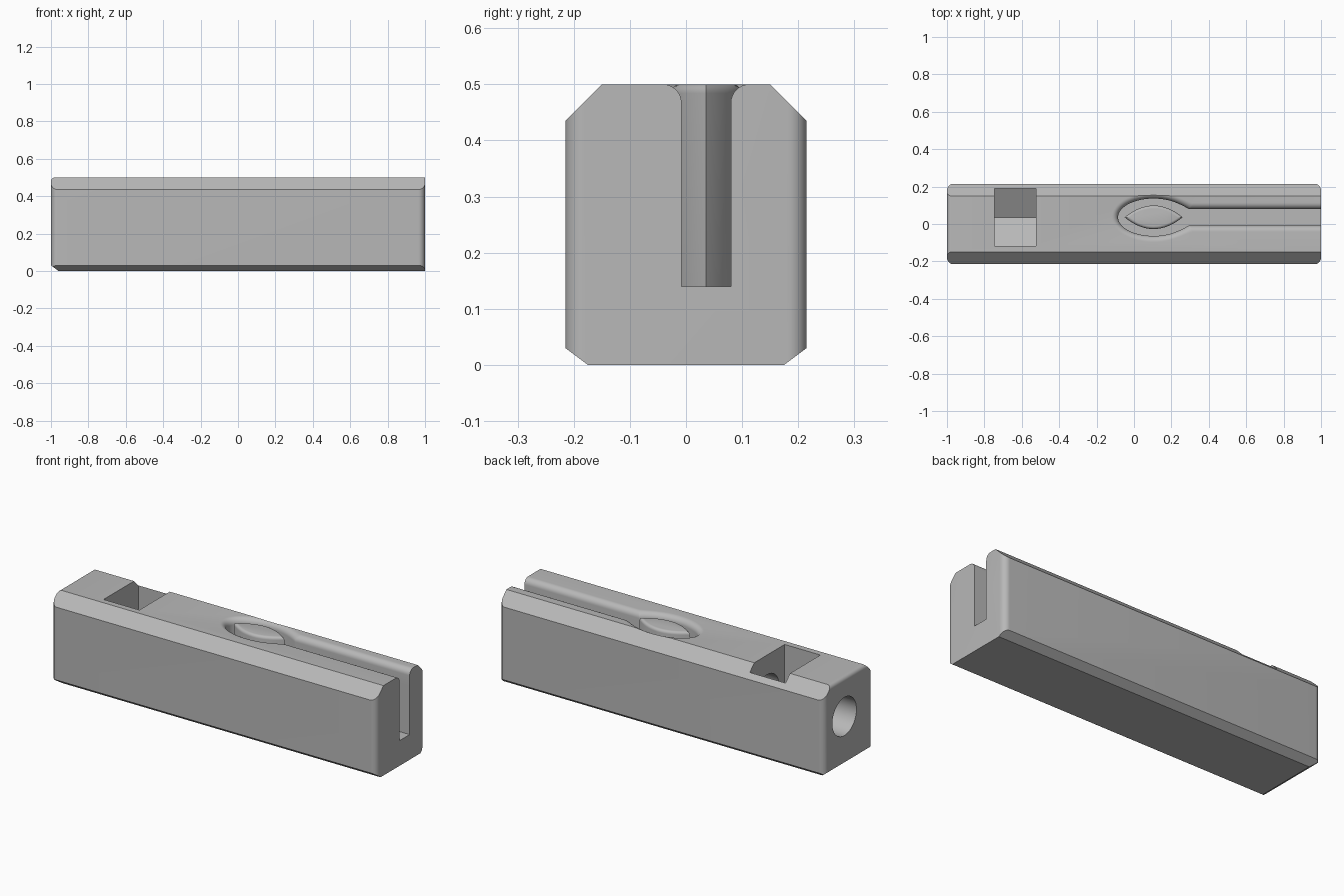
import bpy, bmesh
from math import sin, cos, pi, radians, sqrt

if "Cube" in bpy.data.objects:
    bpy.data.objects.remove(bpy.data.objects["Cube"], do_unlink=True)

grey = bpy.data.materials.new("plain_grey")
grey.use_nodes = True
grey.diffuse_color = (0.48, 0.48, 0.48, 1)
grey.node_tree.nodes["Principled BSDF"].inputs["Base Color"].default_value = (0.48, 0.48, 0.48, 1)

LENGTH, HALF_W, HEIGHT = 1.0, 0.215, 0.5
AXIS_Y, AXIS_Z = 0.036, 0.285      # line of the bore
EYE_X = 0.105                      # centre of the eye-shaped groove
FILLET = 0.033


def loft(name, rings):
    """Closed solid through rings that share a point count."""
    bm = bmesh.new()
    loops = [[bm.verts.new(p) for p in ring] for ring in rings]
    n = len(loops[0])
    for a, b in zip(loops, loops[1:]):
        for i in range(n):
            j = (i + 1) % n
            bm.faces.new((a[i], a[j], b[j], b[i]))
    bm.faces.new(loops[0][::-1])
    bm.faces.new(loops[-1])
    bmesh.ops.recalc_face_normals(bm, faces=bm.faces)
    mesh = bpy.data.meshes.new(name)
    bm.to_mesh(mesh)
    bm.free()
    obj = bpy.data.objects.new(name, mesh)
    bpy.context.collection.objects.link(obj)
    mesh.materials.append(grey)
    return obj


def prism(name, pts, axis, lo, hi):
    """Extrude a 2D outline along the x, y or z axis."""
    place = {"x": lambda a, b, t: (t, a, b),
             "y": lambda a, b, t: (a, t, b),
             "z": lambda a, b, t: (a, b, t)}[axis]
    return loft(name, [[place(a, b, t) for a, b in pts] for t in (lo, hi)])


def circle(cx, cy, r, n, start=0.0):
    return [(cx + r * cos(start + 2 * pi * i / n), cy + r * sin(start + 2 * pi * i / n))
            for i in range(n)]


def arc(cx, cy, r, a0, a1, n):
    return [(cx + r * cos(radians(a0 + (a1 - a0) * i / n)),
             cy + r * sin(radians(a0 + (a1 - a0) * i / n))) for i in range(n + 1)]


def boolean(obj, tool, operation):
    mod = obj.modifiers.new("cut", "BOOLEAN")
    mod.operation, mod.object, mod.solver = operation, tool, "EXACT"
    bpy.ops.object.select_all(action="DESELECT")
    bpy.context.view_layer.objects.active = obj
    obj.select_set(True)
    bpy.ops.object.modifier_apply(modifier=mod.name)
    bpy.data.objects.remove(tool, do_unlink=True)


def shade(obj):
    bpy.ops.object.select_all(action="DESELECT")
    bpy.context.view_layer.objects.active = obj
    obj.select_set(True)
    bpy.ops.object.shade_smooth_by_angle(angle=radians(28))


# Body: chamfered bar
half = [(0.175, 0), (HALF_W, 0.03), (HALF_W, 0.435), (0.15, HEIGHT)]
body = prism("body", half + [(-y, z) for y, z in reversed(half)], "x", -LENGTH, LENGTH)

# Rounded upright corners
r = 0.035
plan = []
for k, (sx, sy) in enumerate([(1, 1), (-1, 1), (-1, -1), (1, -1)]):
    plan += arc(sx * (LENGTH - r), sy * (HALF_W - r), r, 90 * k, 90 * k + 90, 8)
boolean(body, prism("corner_form", plan, "z", -0.1, 0.6), "INTERSECT")

# Eased top and bottom edges of the bored end
side = [(1.1, -0.1), (-0.96, -0.1), (-0.96, 0), (-LENGTH, 0.03)]
side += arc(0.022 - LENGTH, HEIGHT - 0.022, 0.022, 180, 90, 5) + [(0.022 - LENGTH, 0.6), (1.1, 0.6)]
boolean(body, prism("end_form", side, "y", -0.4, 0.4), "INTERSECT")


# Eye-shaped groove running out into a straight slot, with rounded lips
def groove_ring(d, z):
    a, b, s, k = 0.19 + d, 0.1 + d, 0.044 + d, 0.04
    us = [-cos(pi * i / 48) for i in range(49)]
    upper = []
    for u in us:
        w = b * sqrt(max(0, 1 - u * u))
        if u > 0:
            blend = max(k - abs(w - s), 0) / k
            w = max(w, s) + blend * blend * k / 4
        upper.append((EYE_X + a * u, w))
    upper.append((1.1, s))
    ring = [(x, AXIS_Y + w, z) for x, w in upper]
    return ring + [(x, AXIS_Y - w, z) for x, w in reversed(upper[1:])]


levels = [(0, 0.14)]
for i in range(9):
    t = pi / 2 * i / 8
    levels.append((FILLET * (1 - cos(t)), HEIGHT - FILLET + FILLET * sin(t)))
levels.append((FILLET, 0.6))
boolean(body, loft("groove_form", [groove_ring(d, z) for d, z in levels]), "DIFFERENCE")

# Round bore from the end to the groove
boolean(body, prism("bore_form", circle(AXIS_Y, AXIS_Z, 0.106, 48), "x", -1.1, -0.07), "DIFFERENCE")

# Nut pocket: upright sides over a half hexagon floor
hexagon = circle(AXIS_Y, AXIS_Z, 0.153 / cos(pi / 6), 6, pi / 6)
left, right = AXIS_Y - 0.153, AXIS_Y + 0.153
pocket = [(left, 0.6)] + hexagon[2:6] + [(right, 0.6)]
pocket = [(left, 0.6), hexagon[3], hexagon[4], hexagon[5], (right, 0.6)]
boolean(body, prism("pocket_form", pocket, "x", -0.745, -0.525), "DIFFERENCE")
shade(body)


# Lens-shaped island standing in the groove
def lens_ring(d, z):
    a, b = 0.155 - 1.4 * d, 0.063 - d
    us = [-cos(pi * i / 24) for i in range(25)]
    top = [(EYE_X + a * u, AXIS_Y + b * (1 - u * u), z) for u in us]
    return top + [(x, 2 * AXIS_Y - y, z) for x, y, z in reversed(top[1:-1])]


e = 0.016
rings = [lens_ring(0, 0.13)]
for i in range(6):
    t = pi / 2 * i / 5
    rings.append(lens_ring(e * (1 - cos(t)), HEIGHT - e + e * sin(t)))
shade(loft("lens_island", rings))
